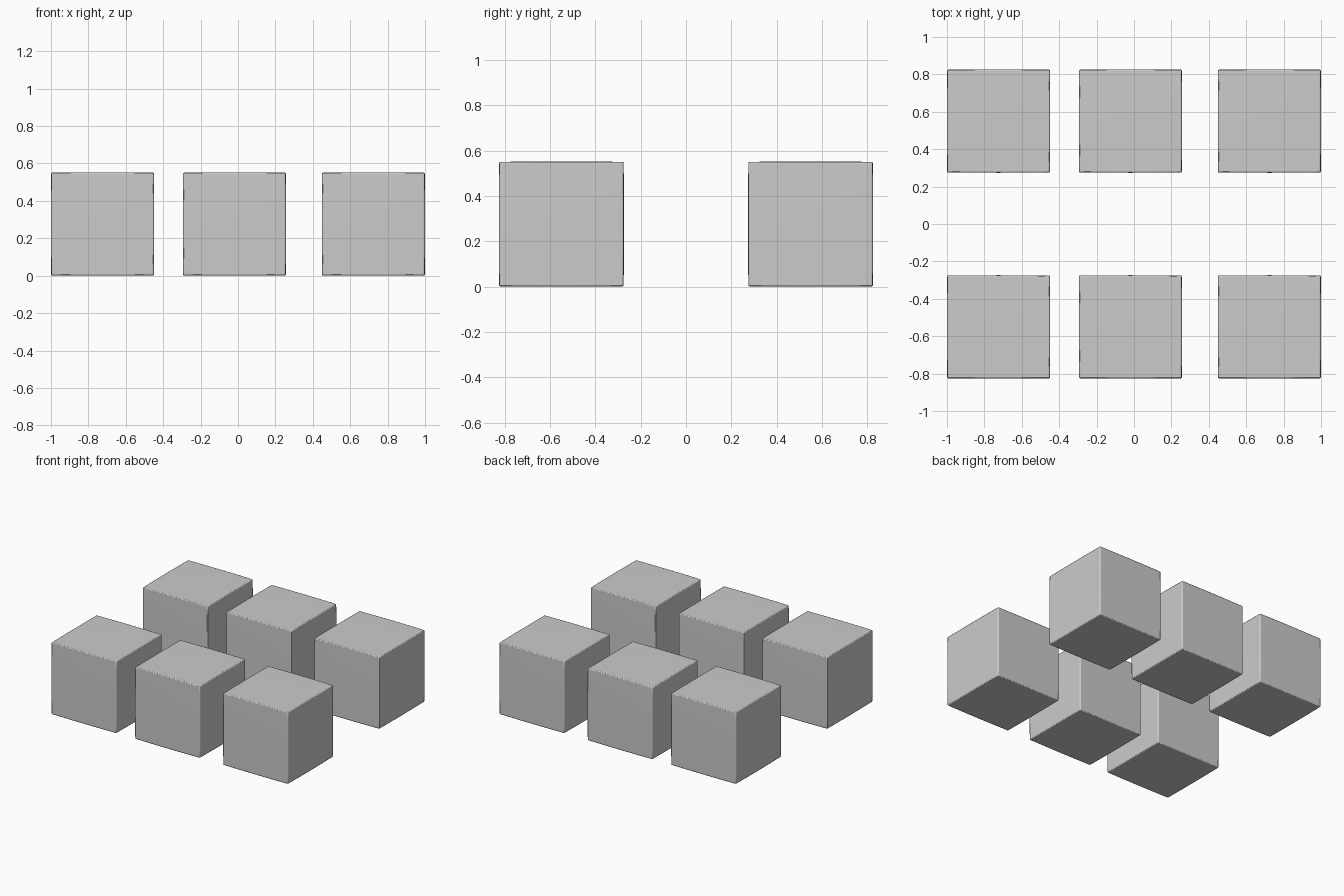
import bpy, bmesh

if "Cube" in bpy.data.objects:
    bpy.data.objects.remove(bpy.data.objects["Cube"])

SIZE = 0.552      # overall block size
BULGE = 0.008     # very slight pillowing of the faces


def block(name, x, y):
    """Cube with barely bowed faces and small softened edges."""
    bm = bmesh.new()
    bmesh.ops.create_cube(bm, size=2)
    bmesh.ops.subdivide_edges(bm, edges=bm.edges[:], cuts=7, use_grid_fill=True)
    for v in bm.verts:
        u = v.co.copy()
        for i in range(3):
            a, b = u[(i + 1) % 3], u[(i + 2) % 3]
            edge_drop = BULGE * (a * a + b * b) / 2
            v.co[i] = u[i] * (1 - edge_drop) * SIZE / 2
    mesh = bpy.data.meshes.new(name)
    bm.to_mesh(mesh)
    bm.free()
    obj = bpy.data.objects.new(name, mesh)
    bpy.context.collection.objects.link(obj)
    obj.location = (x, y, SIZE / 2)

    # softened edges
    bevel = obj.modifiers.new("soft_edges", 'BEVEL')
    bevel.width = 0.006
    bevel.segments = 2
    bevel.limit_method = 'ANGLE'
    bevel.angle_limit = 0.8

    bpy.ops.object.select_all(action='DESELECT')
    obj.select_set(True)
    bpy.context.view_layer.objects.active = obj
    bpy.ops.object.shade_smooth_by_angle(angle=0.6)


# two rows of three blocks
for row, y in (("front", -0.55), ("back", 0.55)):
    for side, x in (("left", -0.724), ("middle", -0.019), ("right", 0.724)):
        block(f"{row}_{side}_block", x, y)
